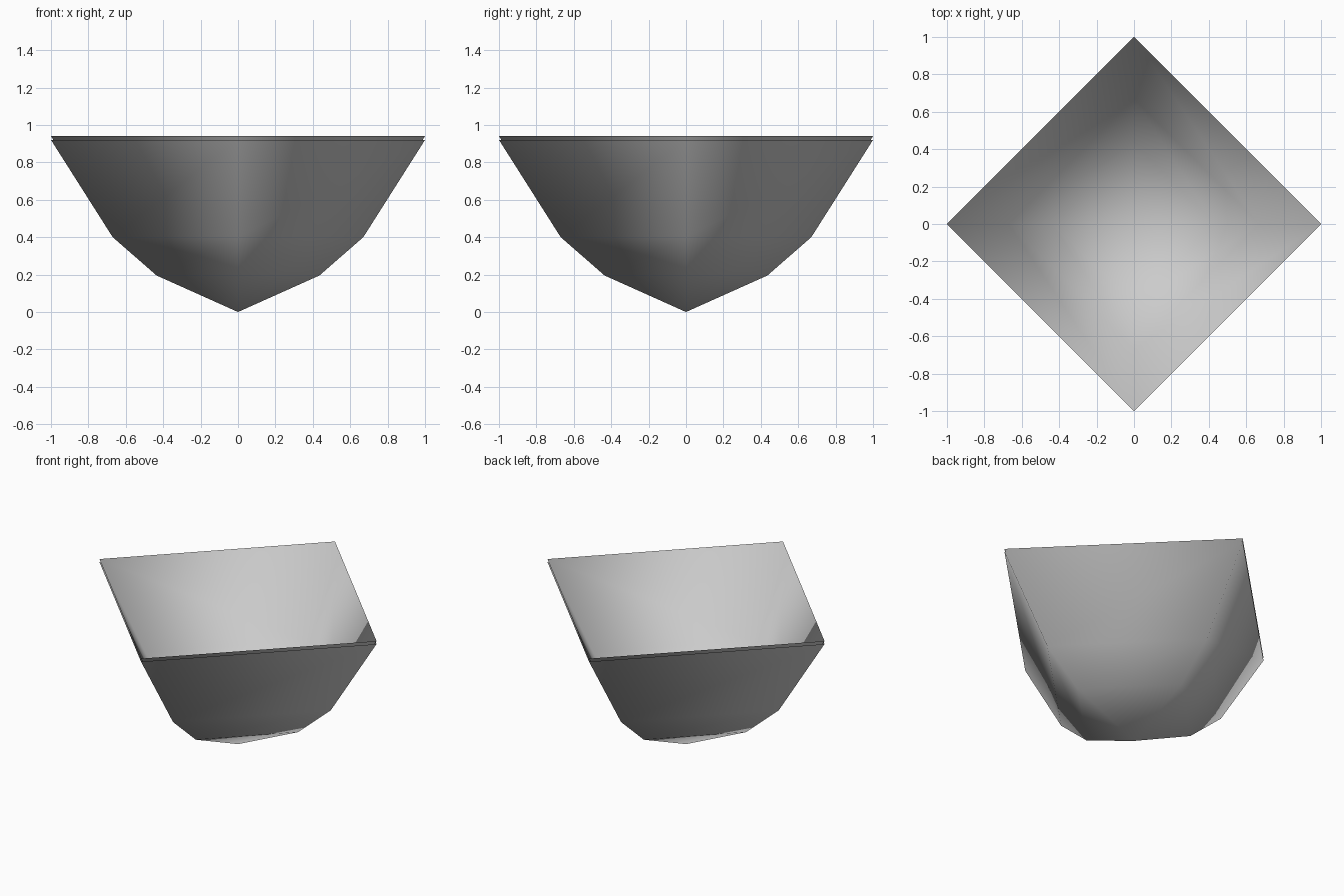
import bpy
import bmesh
from math import cos, sin, pi

if "Cube" in bpy.data.objects:
    bpy.data.objects.remove(bpy.data.objects["Cube"])

grey = bpy.data.materials.new("light grey")
grey.use_nodes = True
colour = (0.6, 0.6, 0.6, 1)
grey.diffuse_color = colour
grey.node_tree.nodes["Principled BSDF"].inputs["Base Color"].default_value = colour

SIDES = 4
PROFILE = [(0.435, 0.195), (0.67, 0.40), (1.0, 0.92)]  # radius, height


def bowl_shell(name, lift):
    """Thin open four-sided bowl turned from the profile."""
    bm = bmesh.new()
    tip = bm.verts.new((0, 0, lift))
    rings = [[bm.verts.new((r * cos(2 * pi * i / SIDES), r * sin(2 * pi * i / SIDES), z + lift))
              for i in range(SIDES)] for r, z in PROFILE]
    for i in range(SIDES):
        j = (i + 1) % SIDES
        bm.faces.new((tip, rings[0][j], rings[0][i]))
        for low, high in zip(rings, rings[1:]):
            bm.faces.new((low[i], low[j], high[j], high[i]))
    for face in bm.faces:
        face.smooth = True
    mesh = bpy.data.meshes.new(name)
    bm.to_mesh(mesh)
    bm.free()
    mesh.materials.append(grey)
    shell = bpy.data.objects.new(name, mesh)
    bpy.context.collection.objects.link(shell)
    return shell


# Two nested shells, the inner one sitting slightly higher
bowl_shell("outer_shell", 0.0)
bowl_shell("inner_shell", 0.02)
